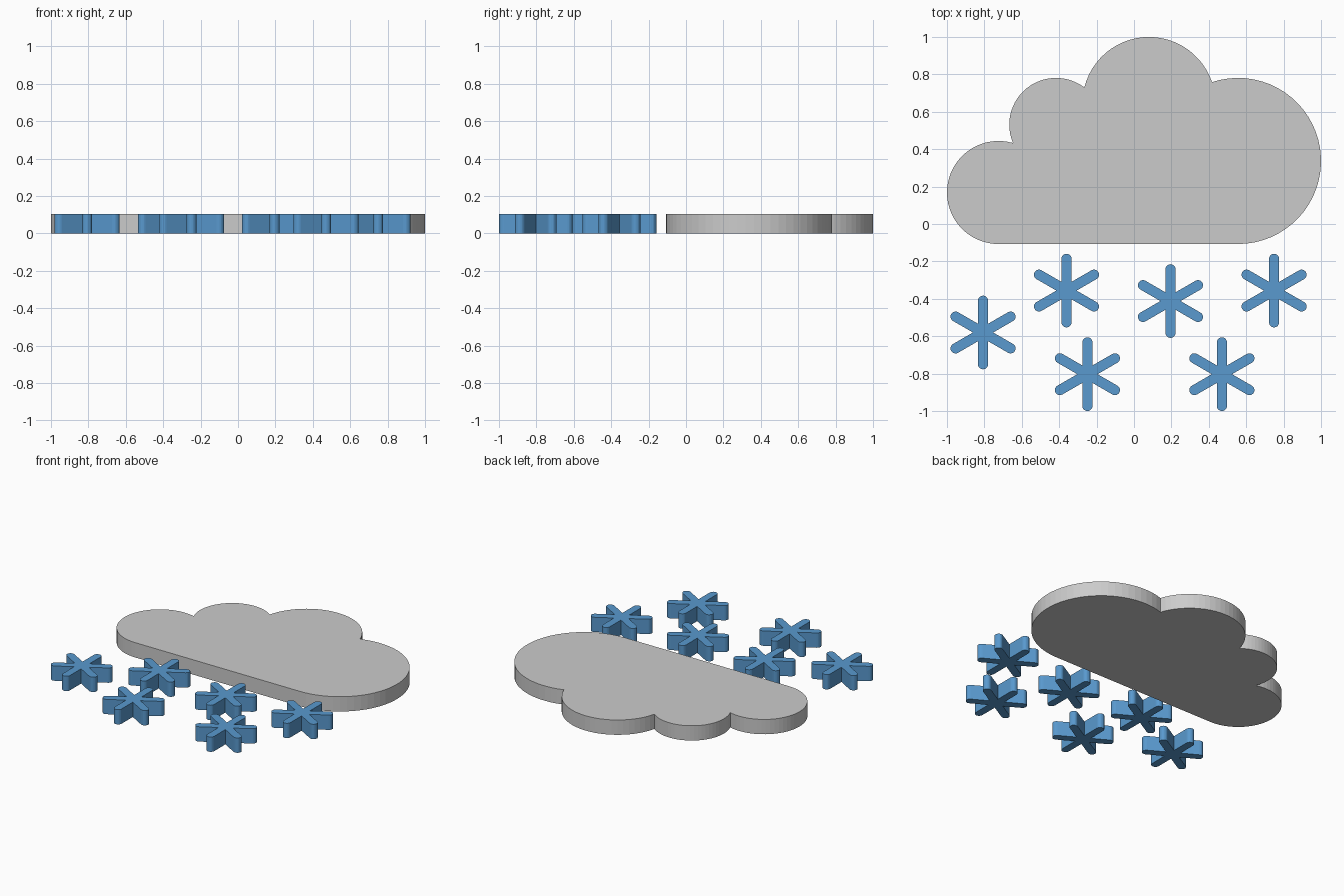
import bpy, bmesh
from math import atan2, cos, sin, pi, ceil, radians
from mathutils import Vector
from mathutils.geometry import intersect_sphere_sphere_2d

if "Cube" in bpy.data.objects:
    bpy.data.objects.remove(bpy.data.objects["Cube"])

HEIGHT = 0.104


def arc(c, r, a0, a1, step):
    """Counter-clockwise arc points, both ends included."""
    n = max(2, ceil((a1 - a0) / step - 1e-6))
    return [Vector((c[0] + r * cos(a0 + (a1 - a0) * i / n),
                    c[1] + r * sin(a0 + (a1 - a0) * i / n))) for i in range(n + 1)]


def extrude_outline(name, pts, location, color=None):
    bm = bmesh.new()
    face = bm.faces.new([bm.verts.new((p[0], p[1], 0)) for p in pts])
    top = bmesh.ops.extrude_face_region(bm, geom=[face], use_keep_orig=True)["geom"]
    bmesh.ops.translate(bm, vec=(0, 0, HEIGHT),
                        verts=[g for g in top if isinstance(g, bmesh.types.BMVert)])
    bmesh.ops.recalc_face_normals(bm, faces=bm.faces[:])
    mesh = bpy.data.meshes.new(name)
    bm.to_mesh(mesh)
    bm.free()
    obj = bpy.data.objects.new(name, mesh)
    obj.location = location
    bpy.context.collection.objects.link(obj)
    if color:
        mesh.materials.append(color)
    return obj


# Cloud: lobes from right to left, joined where neighbouring circles cross
lobes = [((0.556, 0.337), 0.444), ((0.08, 0.644), 0.356),
         ((-0.417, 0.531), 0.25), ((-0.7245, 0.1685), 0.2755)]
inside = Vector((0.0, 0.1))
joints = []
for (c0, r0), (c1, r1) in zip(lobes, lobes[1:]):
    hits = intersect_sphere_sphere_2d(c0, r0, c1, r1)
    joints.append(max(hits, key=lambda p: (p - inside).length))
outline = []
for i, (c, r) in enumerate(lobes):
    start, end = -pi / 2, 3 * pi / 2
    if i > 0:
        p = joints[i - 1]
        start = atan2(p.y - c[1], p.x - c[0])
    if i < len(joints):
        p = joints[i]
        end = atan2(p.y - c[1], p.x - c[0])
        while end < start:
            end += 2 * pi
    pts = arc(c, r, start, end, radians(6))
    outline += pts if i == 0 else pts[1:]
extrude_outline("cloud", outline, (0, 0, 0))

# Snowflakes: six round-ended arms meeting at inner corners
blue = bpy.data.materials.new("snow_blue")
blue.diffuse_color = (0.1, 0.32, 0.62, 1)
blue.use_nodes = True
blue.node_tree.nodes["Principled BSDF"].inputs["Base Color"].default_value = blue.diffuse_color
R, REACH = 0.027, 0.170
flake = []
for k in range(6):
    a = pi / 2 + k * pi / 3
    flake += arc((REACH * cos(a), REACH * sin(a)), R, a - pi / 2, a + pi / 2, pi / 10)
    flake.append(Vector((2 * R * cos(a + pi / 6), 2 * R * sin(a + pi / 6))))
spots = [(-0.807, -0.58), (-0.361, -0.356), (0.195, -0.412),
         (0.749, -0.356), (-0.249, -0.803), (0.47, -0.803)]
for i, (x, y) in enumerate(spots):
    extrude_outline(f"snowflake_{i + 1}", flake, (x, y, 0), blue)
